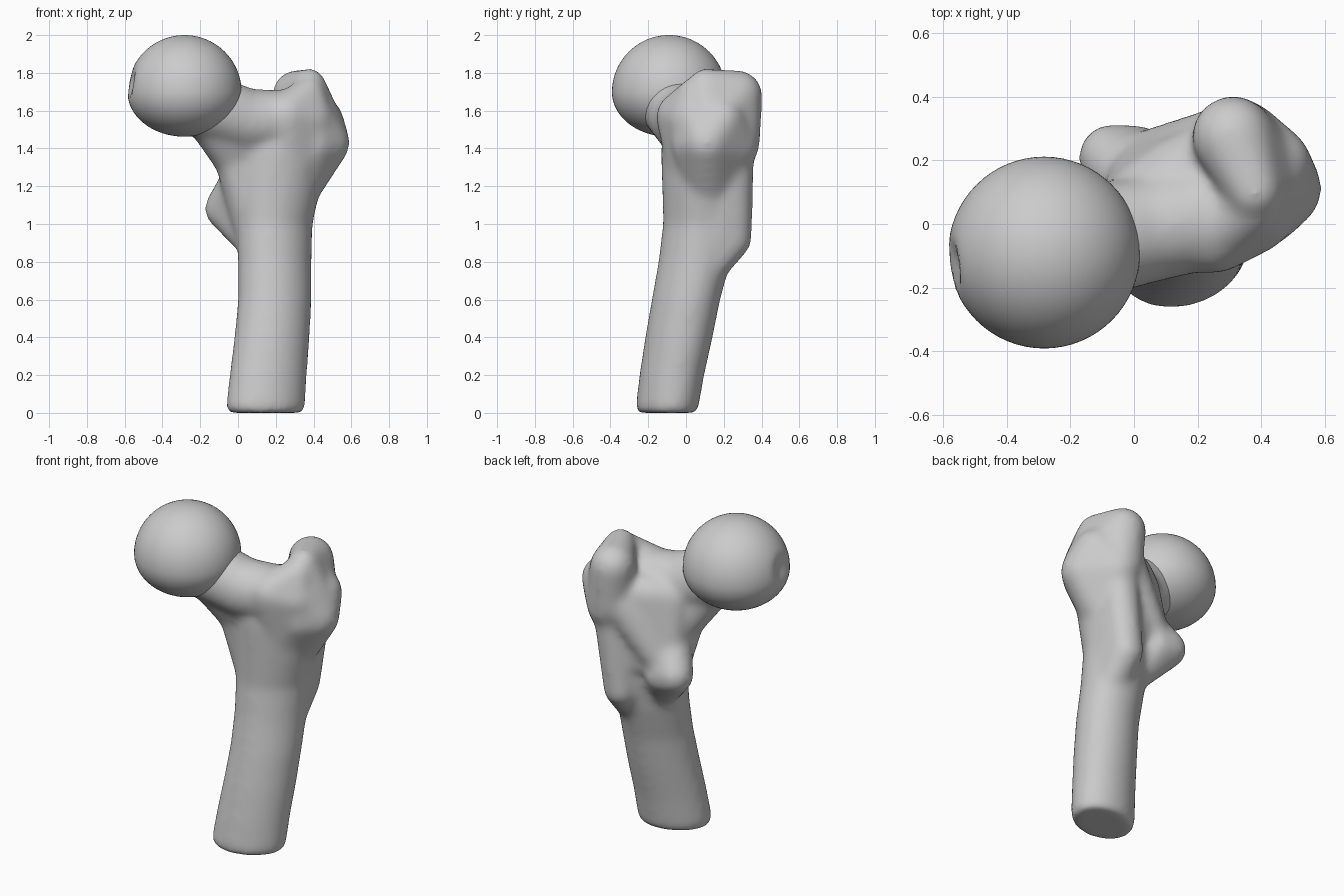
import bpy, bmesh, math
from mathutils import Vector

cube = bpy.data.objects.get("Cube")
if cube:
    bpy.data.objects.remove(cube, do_unlink=True)

# One plain grey for the whole bone
grey = bpy.data.materials.new("bone grey")
grey.use_nodes = True
grey.diffuse_color = (0.6, 0.6, 0.6, 1)
grey.node_tree.nodes["Principled BSDF"].inputs["Base Color"].default_value = grey.diffuse_color


def finish(bm, name):
    bmesh.ops.recalc_face_normals(bm, faces=bm.faces[:])
    for f in bm.faces:
        f.smooth = True
    mesh = bpy.data.meshes.new(name)
    bm.to_mesh(mesh)
    bm.free()
    mesh.materials.append(grey)
    ob = bpy.data.objects.new(name, mesh)
    bpy.context.collection.objects.link(ob)
    return ob


def loft(bm, sections, n=40, skew=0.12):
    """Closed tube through slightly skewed ovals: z, x min, x max, y min, y max."""
    rings = []
    for z, x0, x1, y0, y1 in sections:
        ring = []
        for i in range(n):
            a = math.tau * i / n
            dx = math.cos(a) * (x1 - x0) / 2
            dy = math.sin(a) * (y1 - y0) / 2 + skew * dx
            ring.append(bm.verts.new(((x0 + x1) / 2 + dx, (y0 + y1) / 2 + dy, z)))
        rings.append(ring)
    for a, b in zip(rings, rings[1:]):
        for i in range(n):
            j = (i + 1) % n
            bm.faces.new((a[i], a[j], b[j], b[i]))
    bm.faces.new(rings[0][::-1])
    bm.faces.new(rings[-1])


def hull(bm, balls):
    """Convex skin around balls: x, y, z, radius."""
    part = bmesh.new()
    for x, y, z, r in balls:
        ball = bmesh.new()
        bmesh.ops.create_icosphere(ball, subdivisions=3, radius=r)
        for v in ball.verts:
            part.verts.new(v.co + Vector((x, y, z)))
        ball.free()
    bmesh.ops.convex_hull(part, input=part.verts[:])
    bmesh.ops.delete(part, geom=[v for v in part.verts if not v.link_faces], context='VERTS')
    bmesh.ops.recalc_face_normals(part, faces=part.faces[:])
    mesh = bpy.data.meshes.new("part")
    part.to_mesh(mesh)
    part.free()
    bm.from_mesh(mesh)
    bpy.data.meshes.remove(mesh)


body = bmesh.new()

# Shaft, leaning forward towards its cut end
loft(body, [
    (0.00, -0.05, 0.345, -0.255, 0.055),
    (0.03, -0.065, 0.355, -0.265, 0.065),
    (0.20, -0.045, 0.365, -0.245, 0.095),
    (0.40, -0.02, 0.38, -0.215, 0.14),
    (0.60, 0.00, 0.39, -0.18, 0.18),
    (0.80, 0.00, 0.39, -0.145, 0.235),
    (1.00, -0.01, 0.395, -0.12, 0.27),
    (1.20, -0.02, 0.44, -0.125, 0.29),
    (1.38, -0.02, 0.46, -0.13, 0.28),
    (1.50, 0.00, 0.44, -0.12, 0.25)])

# Neck, waisted, and its lower buttress
hull(body, [(-0.16, -0.06, 1.62, 0.18), (0.05, -0.015, 1.545, 0.17)])
hull(body, [(0.05, -0.015, 1.545, 0.17), (0.27, 0.03, 1.545, 0.165)])
hull(body, [(-0.14, -0.05, 1.55, 0.13), (-0.02, 0.03, 1.34, 0.11),
            (0.15, 0.03, 1.45, 0.15)])
hull(body, [(-0.01, 0.03, 1.34, 0.115), (0.09, 0.06, 1.0, 0.12),
            (0.2, 0.05, 1.35, 0.15)])

# Broad rear wall between neck, crest and shaft
hull(body, [(0.05, 0.07, 1.48, 0.14), (0.15, 0.15, 1.5, 0.13),
            (0.28, 0.2, 1.5, 0.14), (0.02, 0.16, 1.15, 0.11),
            (0.25, 0.19, 1.1, 0.115)])

# Greater trochanter: side mass, front ridge and raised rear lobe
hull(body, [(0.467, 0.11, 1.43, 0.127), (0.44, 0.19, 1.55, 0.12),
            (0.38, 0.04, 1.58, 0.12), (0.40, 0.03, 1.42, 0.11),
            (0.30, 0.12, 1.2, 0.14), (0.34, 0.26, 1.42, 0.13)])
hull(body, [(0.25, -0.035, 1.57, 0.125), (0.39, 0.02, 1.55, 0.11),
            (0.375, 0.05, 1.69, 0.09), (0.28, 0.03, 1.3, 0.13)])
hull(body, [(0.31, 0.275, 1.685, 0.13), (0.38, 0.10, 1.74, 0.085),
            (0.45, 0.13, 1.50, 0.12), (0.33, 0.26, 1.45, 0.135)])

# Rear crest and lesser trochanter
hull(body, [(0.27, 0.25, 1.46, 0.12), (0.13, 0.19, 1.35, 0.11),
            (0.02, 0.19, 1.12, 0.1)])
hull(body, [(-0.07, 0.21, 1.08, 0.108), (0.01, 0.205, 1.06, 0.108),
            (0.02, 0.12, 1.22, 0.12), (0.08, 0.1, 0.9, 0.09)])

# Rear outer ridge ending in a bump
hull(body, [(0.27, 0.25, 0.92, 0.1), (0.32, 0.25, 1.32, 0.11),
            (0.27, 0.11, 0.76, 0.1)])

bone = finish(body, "shaft_neck_and_trochanters")
remesh = bone.modifiers.new("merge", 'REMESH')
remesh.mode = 'VOXEL'
remesh.voxel_size = 0.016
remesh.use_smooth_shade = True
soften = bone.modifiers.new("soften", 'SMOOTH')
soften.factor = 0.5
soften.iterations = 28

# Head: ball with flatter underside and a shallow pit on the inner side
ball = bmesh.new()
bmesh.ops.create_uvsphere(ball, u_segments=64, v_segments=40, radius=0.302)
pit = Vector((-0.295, -0.04, 0.05))
for v in ball.verts:
    near = max(0, 1 - (v.co - pit).length / 0.11)
    v.co *= 1 - 0.1 * near * near * (3 - 2 * near)
    if v.co.z < 0:
        v.co.z *= 0.78
    v.co += Vector((-0.283, -0.09, 1.698))
finish(ball, "head")
